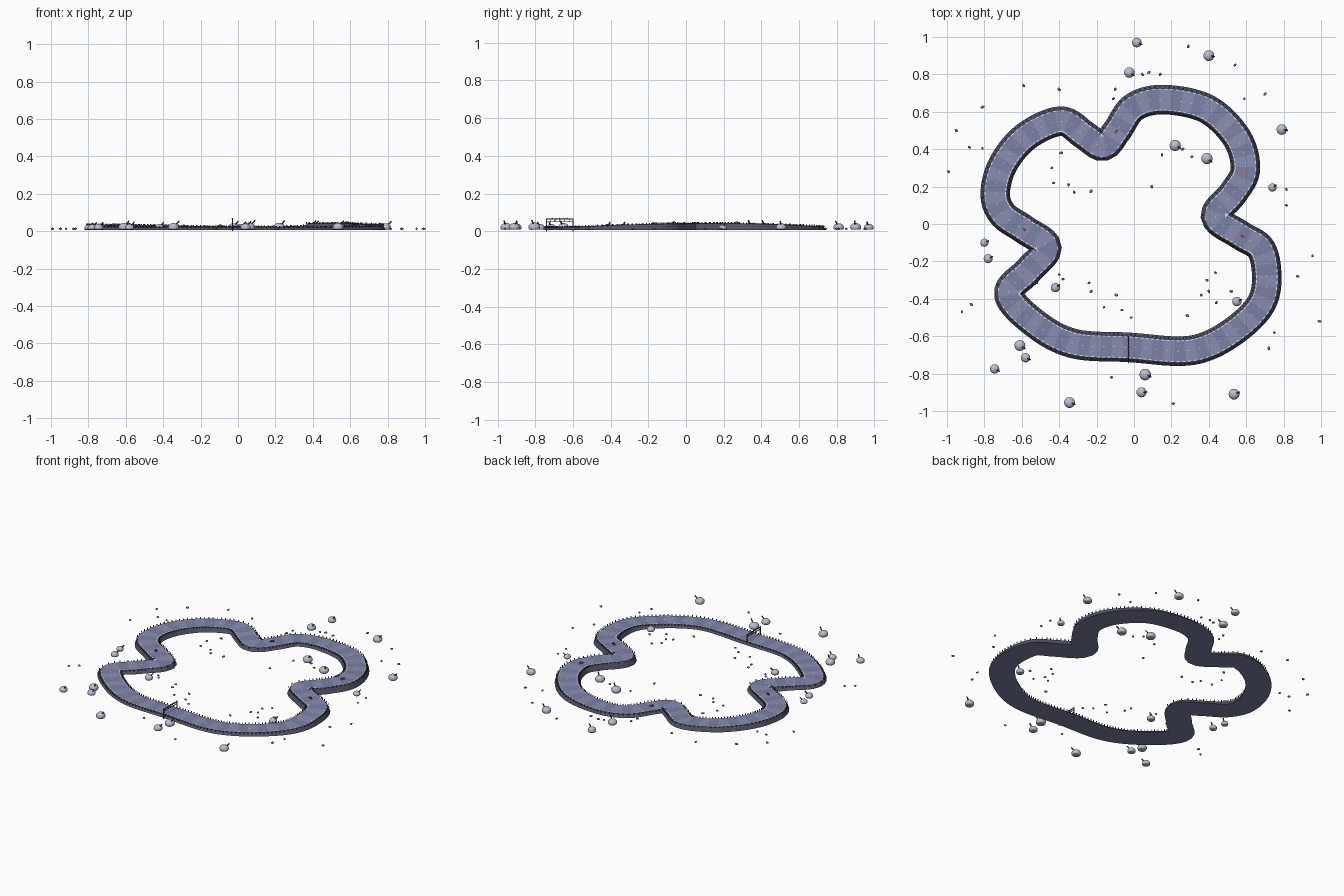
import bpy, bmesh, math, random
from mathutils import Vector, Matrix

if "Cube" in bpy.data.objects:
    bpy.data.objects.remove(bpy.data.objects["Cube"])

random.seed(4)
BASE = 0.006

# track centre line: x, y, road height
PATH = [(-.02, -.66, .022), (.25, -.68, .022), (.41, -.645, .023), (.57, -.545, .025),
        (.68, -.425, .03), (.71, -.29, .036), (.68, -.135, .04), (.57, -.06, .042),
        (.435, .04, .043), (.53, .165, .043), (.595, .29, .042), (.55, .46, .037),
        (.39, .615, .03), (.16, .665, .025), (0, .625, .025), (-.09, .5, .025),
        (-.165, .415, .026), (-.265, .475, .028), (-.39, .55, .031), (-.575, .47, .034),
        (-.70, .32, .036), (-.742, .16, .036), (-.70, .05, .035), (-.585, -.03, .033),
        (-.465, -.125, .031), (-.565, -.25, .028), (-.67, -.375, .025), (-.525, -.535, .023),
        (-.32, -.64, .022)]
P = [Vector(p) for p in PATH]


def spline(n):
    """Evenly spaced points on the closed centre line, each with a heading."""
    raw = []
    for i in range(len(P)):
        a, b, c, d = (P[(i + k) % len(P)] for k in (-1, 0, 1, 2))
        for s in range(30):
            t = s / 30
            raw.append(.5 * (2 * b + (c - a) * t + (2 * a - 5 * b + 4 * c - d) * t * t
                             + (3 * b - a - 3 * c + d) * t ** 3))
    raw.append(raw[0].copy())
    dist = [0]
    for u, v in zip(raw, raw[1:]):
        dist.append(dist[-1] + (v - u).length)
    pts, j = [], 0
    for i in range(n):
        goal = dist[-1] * i / n
        while dist[j + 1] < goal:
            j += 1
        pts.append(raw[j].lerp(raw[j + 1], (goal - dist[j]) / (dist[j + 1] - dist[j])))
    out = []
    for i in range(n):
        t = pts[(i + 1) % n] - pts[i - 1]
        out.append((pts[i], math.atan2(t.y, t.x)))
    return out


def side(p, ang, off, z=0):
    return Vector((p.x - math.sin(ang) * off, p.y + math.cos(ang) * off, p.z + z))


def material(name, col):
    m = bpy.data.materials.new(name)
    m.diffuse_color = (*col, 1)
    m.use_nodes = True
    m.node_tree.nodes["Principled BSDF"].inputs["Base Color"].default_value = m.diffuse_color
    return m


def finish(bm, name, *mats):
    me = bpy.data.meshes.new(name)
    bm.to_mesh(me)
    bm.free()
    ob = bpy.data.objects.new(name, me)
    bpy.context.collection.objects.link(ob)
    for m in mats:
        me.materials.append(m)
    return ob


def box(bm, c, size, ang=0):
    bmesh.ops.create_cube(bm, size=1, matrix=Matrix.Translation(c)
                          @ Matrix.Rotation(ang, 4, 'Z') @ Matrix.Diagonal((*size, 1)))


def patch(bm, c, length, width, ang=0):
    """Thin flat rectangle lying on the road."""
    bmesh.ops.create_grid(bm, x_segments=1, y_segments=1, size=.5, matrix=Matrix.Translation(c)
                          @ Matrix.Rotation(ang, 4, 'Z') @ Matrix.Diagonal((length, width, 1, 1)))


def rod(bm, a, b, r, n=6):
    d = b - a
    bmesh.ops.create_cone(bm, cap_ends=True, segments=n, radius1=r, radius2=r, depth=d.length,
                          matrix=Matrix.Translation((a + b) / 2) @ d.to_track_quat('Z', 'Y').to_matrix().to_4x4())


def px(x, y, z=0):
    """Plan position from hundredths of a unit."""
    return Vector((x / 100, y / 100, z))


asphalt = material("asphalt", (.2, .22, .38))
asphalt_light = material("asphalt_light", (.25, .27, .44))
bank = material("bank", (.08, .082, .125))
white = material("paint", (.75, .77, .88))
dark = material("dark_trim", (.06, .06, .085))
stone = material("stone", (.5, .51, .62))
pebble = material("pebble", (.3, .31, .4))
red = material("car_red", (.3, .06, .07))
orange = material("car_orange", (.45, .2, .06))

# road slab with sloping shoulders, banded surface and a flat underside
bm = bmesh.new()
rings = []
for p, a in spline(260):
    ring = [side(p, a, o, z) for o, z in ((-.066, -.004), (-.0605, 0), (.0605, 0), (.066, -.004))]
    low = [side(p, a, o) for o in (.079, -.079)]
    for v in low:
        v.z = BASE
    rings.append([bm.verts.new(v) for v in ring + low])
for i, r in enumerate(rings):
    q = rings[(i + 1) % len(rings)]
    for k in range(6):
        m = (k + 1) % 6
        f = bm.faces.new((r[k], q[k], q[m], r[m]))
        f.material_index = (i // 3) % 2 if k == 1 else 0 if k == 4 else 2
bmesh.ops.recalc_face_normals(bm, faces=bm.faces[:])
finish(bm, "road_slab", asphalt, asphalt_light, bank)

# guard posts along both shoulders
bm = bmesh.new()
for p, a in spline(230):
    for s in (-1, 1):
        box(bm, side(p, a, s * .069, 0), (.005, .004, .01), a)
finish(bm, "guard_posts", dark)

# painted edge dashes and centre dashes
bm = bmesh.new()
for i, (p, a) in enumerate(spline(180)):
    for s in (-1, 1):
        patch(bm, side(p, a, s * .056, .001), .016, .006, a)
    if i % 2:
        patch(bm, side(p, a, 0, .001), .012, .002, a)
finish(bm, "road_markings", white)

# start line checks and gantry
bm = bmesh.new()
for i in range(16):
    for j in range(2):
        if (i + j) % 2:
            patch(bm, Vector((-.033 + j * .006, -.718 + i * .0077, .0235)), .006, .0077)
finish(bm, "start_line", dark)
bm = bmesh.new()
for y in (-.74, -.6):
    box(bm, Vector((-.03, y, .034)), (.005, .005, .068))
box(bm, Vector((-.03, -.67, .064)), (.004, .145, .005))
box(bm, Vector((-.03, -.67, .05)), (.003, .145, .003))
for i in range(5):
    box(bm, Vector((-.03, -.72 + i * .025, .056)), (.003, .003, .012))
finish(bm, "start_gantry", dark)
bm = bmesh.new()
for i in range(5):
    bmesh.ops.create_icosphere(bm, subdivisions=1, radius=.004,
                               matrix=Matrix.Translation((-.03, -.71 + i * .02, .068)))
finish(bm, "gantry_lights", orange)

# small cars on the road
line = spline(400)
for n, (x, y, mat) in enumerate(((-9.5, 49.5, red), (58.5, 27, orange), (-58.5, -3, red), (58, -6.5, red))):
    c = px(x, y)
    p, a = min(line, key=lambda q: (q[0].xy - c.xy).length)
    c.z = p.z
    bm = bmesh.new()
    box(bm, c + Vector((0, 0, .004)), (.024, .012, .006), a)
    box(bm, c + Vector((0, 0, .0085)), (.011, .009, .004), a)
    finish(bm, f"car_{n}", mat)

# bushes: flat-bottomed balls, each with a leaning stem (x, y, radius in hundredths)
BUSHES = [(1.5, 97, 2.6), (-2.5, 81, 2.8), (40, 90, 2.9), (22, 42, 3), (39, 35, 3),
          (79, 50.5, 2.8), (74, 19.5, 2.2), (55, -41.5, 2.5), (53.5, -91, 2.9), (6, -80.5, 3.1),
          (4, -90, 2.7), (-34.5, -95.5, 2.9), (-74.5, -77.5, 2.5), (-61, -65, 2.9),
          (-58, -71.5, 2.5), (-42, -34, 2.5), (-80, -10, 2.2), (-78, -18.5, 2.4)]
crowns, stems = bmesh.new(), bmesh.new()
for x, y, r in BUSHES:
    r /= 100
    c = px(x, y, BASE + r * .5)
    new = bmesh.ops.create_uvsphere(crowns, u_segments=16, v_segments=10, radius=r,
                                    matrix=Matrix.Translation(c) @ Matrix.Diagonal((1, 1, .8, 1)))
    for v in new["verts"]:
        v.co.z = max(v.co.z, BASE + .002)
    t = random.uniform(-.7, .7)
    rod(stems, c, c + Vector((math.cos(t) * r * 1.1, math.sin(t) * r * 1.1, r * 1.2)), .004)
finish(crowns, "bush_crowns", stone)
finish(stems, "bush_stems", bank)
for f in bpy.data.objects["bush_crowns"].data.polygons:
    f.use_smooth = True

# scattered pebbles (x, y in hundredths)
PEBBLES = [(29, 95), (54, 85), (4.5, 80), (8, 81), (14, 80), (-10, 72), (-11, 67), (-40, 72),
           (-59, 74), (-81, 62.5), (-95, 50), (-99.2, 28), (-88, 41), (-81, 40.5), (-39, 38),
           (-44, 30), (-43, 22), (-32, 17), (-23, 17.5), (-35, 21), (9.5, 20), (15, 37), (31, 36),
           (26, 40), (59, 67), (70, 69.5), (81.5, 18.5), (81.5, 10), (95.5, -17), (99.2, -52),
           (87.5, -28), (75, -58), (72, -66.5), (39, -30), (40, -36), (36, -38), (44, -42),
           (21, -96), (-12, -82), (-92, -47), (-87, -43), (-24, -31.5), (-9.5, -38), (-6.5, -46),
           (-16, -44.5), (-23, -36), (-40, -27), (-38, -29.5), (-1.5, -50), (28.5, -49),
           (52, -36), (43.5, -26), (-52, -31.5)]
bm = bmesh.new()
for x, y in PEBBLES:
    s = random.uniform(.85, 1.15)
    bmesh.ops.create_icosphere(bm, subdivisions=1, radius=.0095, matrix=Matrix.Translation(px(x, y, BASE + .007))
                               @ Matrix.Rotation(random.uniform(0, 6.28), 4, 'Z')
                               @ Matrix.Diagonal((s * 1.1, s * .8, .7, 1)))
finish(bm, "pebbles", pebble)
